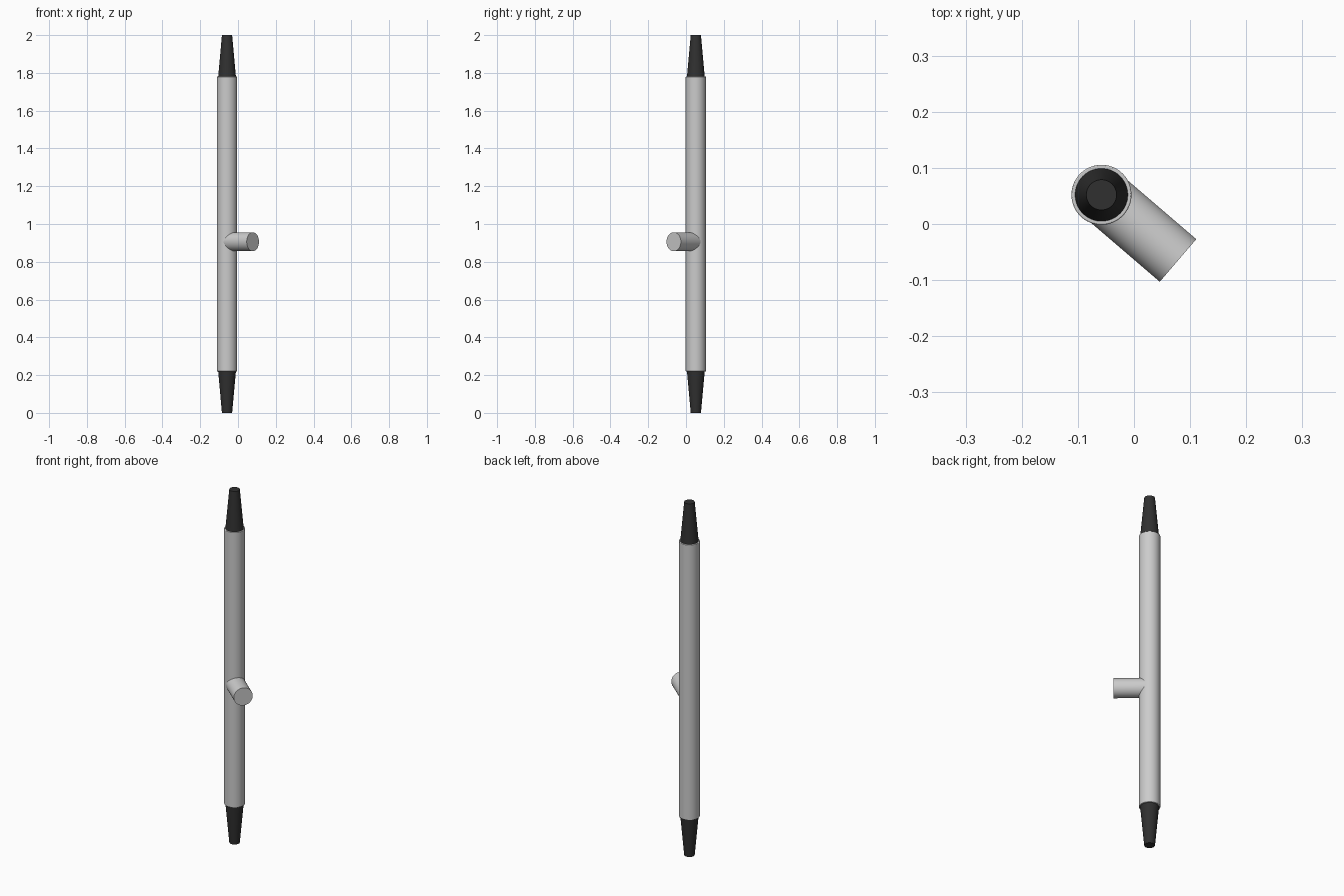
import bpy, math
from mathutils import Vector

if "Cube" in bpy.data.objects:
    bpy.data.objects.remove(bpy.data.objects["Cube"])

CX, CY = -0.058, 0.052

dark = bpy.data.materials.new("dark_rubber")
dark.diffuse_color = (0.03, 0.03, 0.03, 1)
dark.use_nodes = True
dark.node_tree.nodes["Principled BSDF"].inputs["Base Color"].default_value = dark.diffuse_color


def rod(name, start, end, r1, r2, mat=None, bevel=0.0):
    """Smooth round bar from start to end, optionally tapered."""
    start, end = Vector(start), Vector(end)
    axis = end - start
    bpy.ops.mesh.primitive_cone_add(vertices=64, radius1=r1, radius2=r2,
                                    depth=axis.length, location=(start + end) / 2)
    ob = bpy.context.object
    ob.name = name
    ob.rotation_euler = axis.to_track_quat('Z', 'Y').to_euler()
    if mat:
        ob.data.materials.append(mat)
    bpy.ops.object.shade_smooth_by_angle(angle=math.radians(30))
    if bevel:
        m = ob.modifiers.new("edge", 'BEVEL')
        m.width = bevel
        m.segments = 2
        m.limit_method = 'ANGLE'
    return ob


# Long main tube
rod("main_tube", (CX, CY, 0.22), (CX, CY, 1.78), 0.0535, 0.0535, bevel=0.002)

# Tapered tips at both ends
for name, base, tip in (("bottom_tip", 0.22, 0.0), ("top_tip", 1.78, 2.0)):
    rod(name, (CX, CY, base), (CX, CY, tip), 0.047, 0.027, dark)

# Short side handle
rod("side_handle", (CX, CY, 0.906), (0.0785, -0.065, 0.906), 0.05, 0.05)
